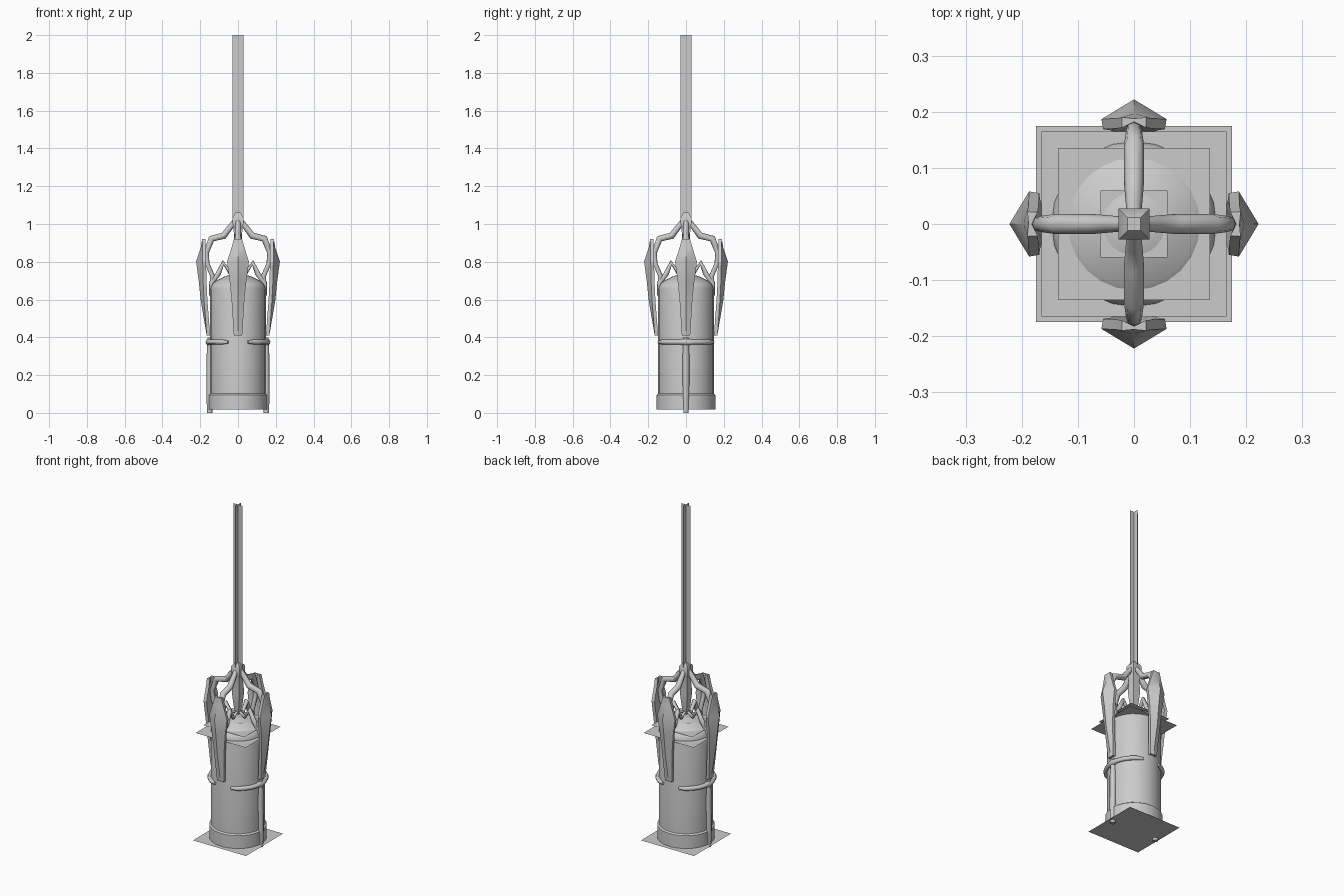
import bpy, bmesh, math
from mathutils import Vector, Matrix

if "Cube" in bpy.data.objects:
    bpy.data.objects.remove(bpy.data.objects["Cube"])

grey = bpy.data.materials.new("plain grey")
grey.diffuse_color = (0.6, 0.6, 0.6, 1)
grey.use_nodes = True
grey.node_tree.nodes["Principled BSDF"].inputs["Base Color"].default_value = grey.diffuse_color


def finish(name, bm, smooth=40, solid=True):
    """Turn a bmesh into a named object."""
    if solid:
        bmesh.ops.recalc_face_normals(bm, faces=bm.faces)
    me = bpy.data.meshes.new(name)
    bm.to_mesh(me)
    bm.free()
    me.materials.append(grey)
    ob = bpy.data.objects.new(name, me)
    bpy.context.collection.objects.link(ob)
    if smooth:
        bpy.ops.object.select_all(action='DESELECT')
        ob.select_set(True)
        bpy.context.view_layer.objects.active = ob
        bpy.ops.object.shade_smooth_by_angle(angle=math.radians(smooth))
    return ob


def loft(name, rings, smooth=40, cap=True):
    """Skin a list of point rings with quads and cap both ends."""
    bm = bmesh.new()
    vs = [[bm.verts.new(p) for p in ring] for ring in rings]
    n = len(vs[0])
    for a, b in zip(vs, vs[1:]):
        for i in range(n):
            j = (i + 1) % n
            bm.faces.new((a[i], a[j], b[j], b[i]))
    if cap:
        bm.faces.new(vs[0])
        bm.faces.new(vs[-1])
    return finish(name, bm, smooth)


def lathe(name, profile, n, smooth=40, turn=0.0):
    """Stack regular polygons of (radius, z)."""
    rings = [[(r * math.cos(turn + math.tau * i / n), r * math.sin(turn + math.tau * i / n), z)
              for i in range(n)] for r, z in profile]
    return loft(name, rings, smooth)


def tube(name, path, radii, side, n=8):
    """Round tube along a planar path; side is the normal of that plane."""
    path = [Vector(p) for p in path]
    side = Vector(side)
    rings = []
    for k, p in enumerate(path):
        t = (path[min(k + 1, len(path) - 1)] - path[max(k - 1, 0)]).normalized()
        up = side.cross(t)
        rings.append([p + radii[k] * (side * math.cos(math.tau * i / n) + up * math.sin(math.tau * i / n))
                      for i in range(n)])
    return loft(name, rings, 60)


def sheet(name, half, z):
    """Thin square sheet."""
    bm = bmesh.new()
    bm.faces.new([bm.verts.new((sx * half, sy * half, z))
                  for sx, sy in ((-1, -1), (1, -1), (1, 1), (-1, 1))])
    return finish(name, bm, 0, False)


def turned(ob, quarter):
    ob.data.transform(Matrix.Rotation(quarter * math.pi / 2, 4, 'Z'))


# Canister with a wider foot band and a shallow domed lid
lathe("canister", [(0.147, 0.018), (0.147, 0.655), (0.142, 0.675), (0.130, 0.69), (0.11, 0.703),
                   (0.075, 0.72), (0.045, 0.731), (0.02, 0.735)], 24, 35)
lathe("foot_band", [(0.156, 0.018), (0.156, 0.095), (0.147, 0.102)], 24, 35)

# Flat square sheets at the base and around the lid
sheet("base_sheet", 0.175, 0.015)
sheet("shoulder_sheet", 0.165, 0.655)
sheet("lid_sheet", 0.135, 0.698)
sheet("crown_sheet", 0.06, 0.727)

# Beam made of two crossed vertical sheets
bm = bmesh.new()
for dx, dy in ((0.029, 0), (0, 0.029)):
    bm.faces.new([bm.verts.new(p) for p in ((-dx, -dy, 1.02), (dx, dy, 1.02), (dx, dy, 2.0), (-dx, -dy, 2.0))])
finish("crossed_beam", bm, 0, False)

# Central spindle hanging under the beam
s2 = math.sqrt(2)
lathe("spindle", [(0.008 * s2, 0.75), (0.017 * s2, 0.80), (0.024 * s2, 0.88), (0.02 * s2, 0.94),
                  (0.028 * s2, 1.0), (0.028 * s2, 1.035), (0.012 * s2, 1.06)], 4, 40, math.pi / 4)

FIN = [(0.41, 0.154, 0.165, 0.022), (0.60, 0.168, 0.198, 0.034), (0.70, 0.173, 0.208, 0.044),
       (0.80, 0.175, 0.222, 0.058), (0.875, 0.176, 0.197, 0.034), (0.92, 0.178, 0.188, 0.022)]
ARM = [(0.01, 1.025), (0.04, 0.985), (0.075, 0.938), (0.14, 0.922), (0.168, 0.85), (0.163, 0.79),
       (0.135, 0.725), (0.142, 0.66)]
CLAW = [(0.012, 0.765), (0.045, 0.745), (0.078, 0.795), (0.105, 0.735), (0.14, 0.69), (0.147, 0.62)]

for q in range(4):
    # Outer fin with a raised ridge, upper arm and small inner claw on each side
    rings = [[(ro, 0, z), (ri + 0.012, w, z), (ri - 0.006, w * 0.95, z), (ri + 0.004, 0, z),
              (ri - 0.006, -w * 0.95, z), (ri + 0.012, -w, z)] for z, ri, ro, w in FIN]
    turned(loft("fin", rings, 20), q)
    turned(tube("upper_arm", [(r, 0, z) for r, z in ARM],
                [0.012, 0.015, 0.018, 0.018, 0.014, 0.012, 0.013, 0.008], (0, 1, 0)), q)
    turned(tube("inner_claw", [(r, 0, z) for r, z in CLAW],
                [0.007, 0.011, 0.014, 0.014, 0.013, 0.006], (0, 1, 0)), q)

for q in (0, 2):
    # Curved clamp gripping the canister, with its vertical strut
    angles = [math.radians(a) for a in range(-70, 71, 14)]
    radii = [0.008] + [0.013] * 4 + [0.019] + [0.013] * 4 + [0.008]
    turned(tube("clamp", [(0.153 * math.cos(a), 0.153 * math.sin(a), 0.375) for a in angles],
                radii, (0, 0, 1)), q)
    turned(tube("strut", [(0.15, 0, 0.0), (0.15, 0, 0.1), (0.148, 0, 0.3), (0.15, 0, 0.4)],
                [0.014, 0.017, 0.018, 0.012], (0, 1, 0)), q)
